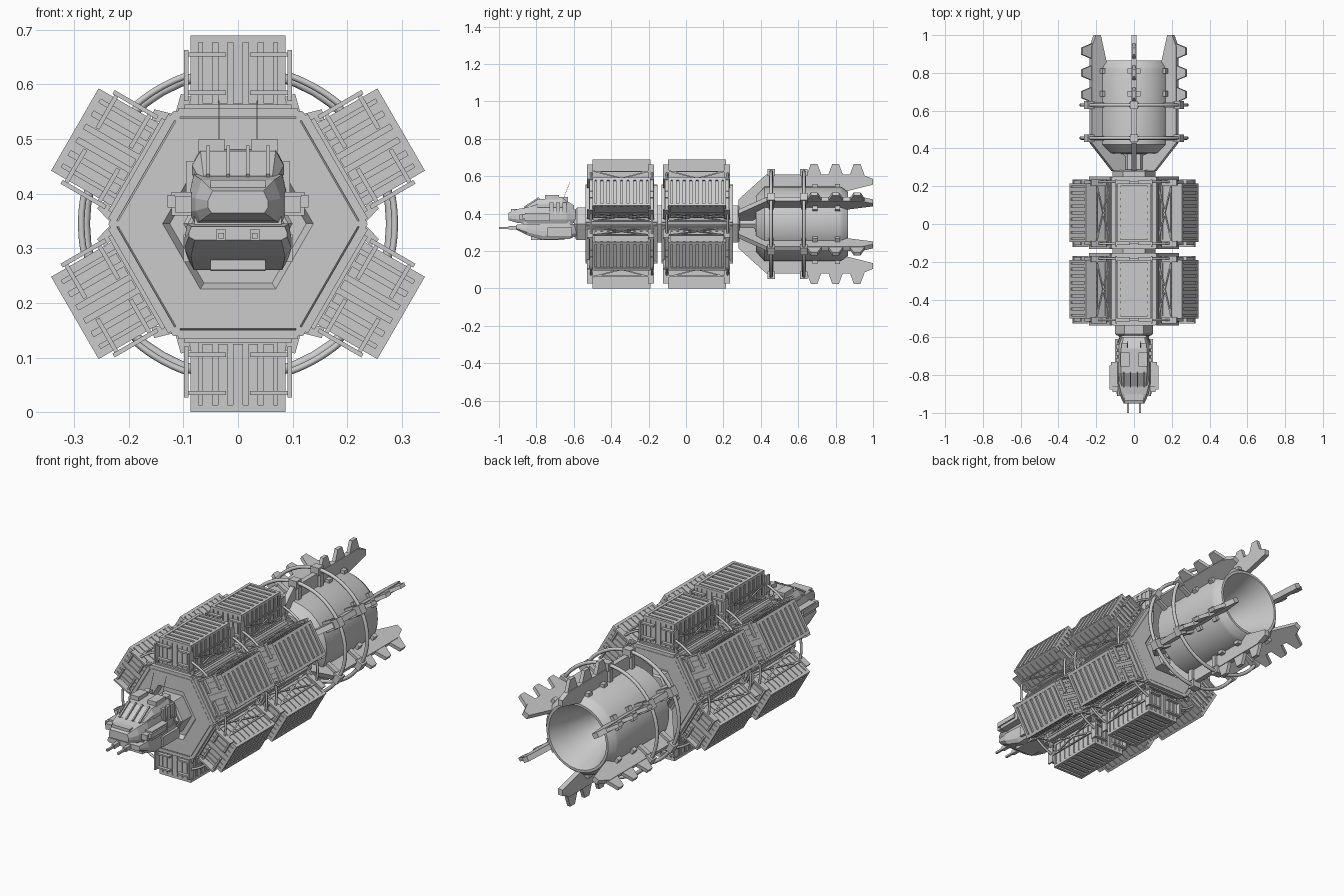
import bpy, bmesh
from math import pi, sin, cos, radians
from mathutils import Matrix, Vector

if "Cube" in bpy.data.objects:
    bpy.data.objects.remove(bpy.data.objects["Cube"])

AX = 0.345                       # height of the ship's long axis
SIX = [radians(60 * k) for k in range(6)]


def spoke(a, y=0):
    """Local frame (tangent, y, radius) turned about the long axis."""
    return Matrix.Translation((0, y, AX)) @ Matrix.Rotation(a, 4, 'Y')


def box(bm, x0, x1, y0, y1, z0, z1):
    m = Matrix.Translation(((x0 + x1) / 2, (y0 + y1) / 2, (z0 + z1) / 2))
    bmesh.ops.create_cube(bm, size=1, matrix=m @ Matrix.Diagonal((x1 - x0, y1 - y0, z1 - z0, 1)))


def beam(bm, p, q, w, h):
    p, q = Vector(p), Vector(q)
    d = q - p
    m = Matrix.Translation((p + q) / 2) @ d.to_track_quat('Y', 'Z').to_matrix().to_4x4()
    bmesh.ops.create_cube(bm, size=1, matrix=m @ Matrix.Diagonal((w, d.length, h, 1)))


def loft(bm, rings, capped=True):
    vs = [[bm.verts.new(p) for p in r] for r in rings]
    n = len(vs[0])
    for a, b in zip(vs, vs[1:]):
        for i in range(n):
            bm.faces.new((a[i], a[(i + 1) % n], b[(i + 1) % n], b[i]))
    if capped:
        bm.faces.new(vs[0])
        bm.faces.new(vs[-1])


def lathe(bm, profile, n, phase=0):
    loft(bm, [[(r * sin(phase + 2 * pi * i / n), y, r * cos(phase + 2 * pi * i / n))
               for i in range(n)] for r, y in profile])


def plate(bm, outline, t):
    """Flat (y, r) outline given thickness t across x."""
    loft(bm, [[(s * t / 2, y, r) for y, r in outline] for s in (-1, 1)])


def to_mesh(bm, name):
    bmesh.ops.recalc_face_normals(bm, faces=bm.faces)
    me = bpy.data.meshes.new(name)
    bm.to_mesh(me)
    bm.free()
    return me


def place(me, name, m=Matrix.Identity(4), smooth=False):
    o = bpy.data.objects.new(name, me)
    bpy.context.collection.objects.link(o)
    o.matrix_world = m
    if smooth:
        bpy.context.view_layer.objects.active = o
        o.select_set(True)
        bpy.ops.object.shade_smooth_by_angle(angle=radians(35))
        o.select_set(False)
    return o


def arc_pipe(name, radius, y, a0, a1, depth, closed=False):
    cu = bpy.data.curves.new(name, 'CURVE')
    cu.dimensions, cu.bevel_depth, cu.bevel_resolution = '3D', depth, 2
    n = 48 if closed else 8
    sp = cu.splines.new('POLY')
    sp.points.add(n - 1)
    for i, p in enumerate(sp.points):
        a = a0 + (a1 - a0) * i / (n if closed else n - 1)
        p.co = (radius * sin(a), y, AX + radius * cos(a), 1)
    sp.use_cyclic_u = closed
    bpy.context.collection.objects.link(bpy.data.objects.new(name, cu))


# Hexagonal cargo module with a recessed socket in each end
bm = bmesh.new()
lathe(bm, [(.02, -.165), (.125, -.165), (.138, -.19), (.222, -.19), (.231, -.18),
           (.231, .18), (.222, .19), (.138, .19), (.125, .165), (.02, .165)], 6, pi / 6)
module = to_mesh(bm, "cargo_module")

# Cargo container: core, corner frame, corrugation ribs
bm = bmesh.new()
box(bm, -.082, .082, -.15, .15, .212, .336)
for s in (-1, 1):
    box(bm, s * .0795 - .0075, s * .0795 + .0075, -.155, .155, .332, .345)
    box(bm, s * .0795 - .0075, s * .0795 + .0075, -.155, .155, .212, .225)
    box(bm, -.087, .087, s * .148 - .007, s * .148 + .007, .332, .345)
    for e in (-1, 1):
        box(bm, s * .0795 - .0075, s * .0795 + .0075, e * .148 - .007, e * .148 + .007, .212, .345)
    for i in range(5):
        x = (i - 2) * .028
        box(bm, x - .009, x + .009, s * .152 - .003, s * .152 + .003, .22, .338)
for i in range(8):
    y = (i - 3.5) * .035
    box(bm, -.074, .074, y - .011, y + .011, .33, .343)
    for s in (-1, 1):
        box(bm, s * .083 - .003, s * .083 + .003, y - .011, y + .011, .226, .332)
container = to_mesh(bm, "container")

# Cradle: tray, end clamps, side cross braces
bm = bmesh.new()
box(bm, -.105, .105, -.165, .165, .198, .208)
box(bm, -.092, .092, -.16, .16, .206, .214)
for s in (-1, 1):
    box(bm, -.11, .11, s * .178 - .014, s * .178 + .014, .195, .211)
    box(bm, -.098, .098, s * .168 - .006, s * .168 + .006, .205, .218)
    box(bm, s * .112 - .006, s * .112 + .006, -.19, .19, .192, .206)
    for e in (-1, 1):
        ye = e * .163
        box(bm, s * .095 - .004, s * .095 + .004, ye - .02, ye + .012, .225, .318)
        beam(bm, (s * .095, ye, .235), (s * .105, ye, .2), .01, .02)
        for r in (.24, .31):
            x0, x1 = sorted((s * .022, s * .097))
            box(bm, x0, x1, ye - .008, ye + .008, r - .004, r + .004)
        beam(bm, (s * .095, -.15, .243 - e * .04), (s * .095, .15, .243 + e * .04), .005, .007)
    for r in (.21, .28):
        beam(bm, (s * .095, -.15, r), (s * .095, .15, r), .006, .006)
cradle = to_mesh(bm, "cradle")

for y in (-.345, .06):
    place(module, "cargo_module", spoke(0, y))
    for a in SIX:
        place(container, "container", spoke(a, y))
        place(cradle, "container_cradle", spoke(a, y))
        for e in (-1, 1):
            arc_pipe("link_pipe", .287, y + e * .163, a + .34, a + pi / 3 - .34, .006)

# Hexagonal couplings along the spine
bm = bmesh.new()
for r, y0, y1 in ((.1, -.59, -.5), (.085, -.6, -.58), (.115, -.17, -.11), (.115, .21, .285), (.07, .28, .4)):
    lathe(bm, [(r - .008, y0), (r, y0 + .008), (r, y1 - .008), (r - .008, y1)], 6, pi / 6)
place(to_mesh(bm, "spine_couplings"), "spine_couplings", spoke(0))

# Engine barrel with open nozzle
bm = bmesh.new()
lathe(bm, [(.05, .37), (.15, .375), (.2, .42), (.2, .82), (.195, .835), (.172, .865), (.16, .865),
           (.13, .78), (.085, .62), (.05, .56), (.01, .56)], 40)
place(to_mesh(bm, "engine_barrel"), "engine_barrel", spoke(0), True)

# Engine fins with teeth and mounting blocks
bm = bmesh.new()
plate(bm, [(.28, .05), (.28, .13), (.3, .148), (.43, .265), (.94, .265), (1.0, .24),
           (1.0, .21), (.86, .175), (.82, .17), (.40, .12), (.36, .06)], .026)
for y in (.655, .77, .885):
    plate(bm, [(y - .01, .26), (y + .012, .32), (y + .048, .32), (y + .07, .26)], .018)
for y in (.69, .81):
    box(bm, -.035, .035, y - .014, y + .014, .19, .214)
for y in (.455, .63):
    box(bm, -.022, .022, y - .02, y + .02, .255, .294)
    box(bm, -.026, .026, y - .012, y + .012, .19, .26)
fin = to_mesh(bm, "engine_fin")
for a in SIX:
    place(fin, "engine_fin", spoke(a))
for y in (.455, .63):
    arc_pipe("engine_ring", .28, y, 0, 2 * pi, .009, True)


# Cockpit hull pieces: (y, half width, bottom, top, top width ratio)
def hull(name, secs):
    bm = bmesh.new()
    rings = []
    for y, w, b, t, k in secs:
        h = t - b
        half = [(w * .88, b), (w, b + h * .25), (w, b + h * .55), (w * k, t)]
        rings.append([(x, y, z) for x, z in half] + [(-x, y, z) for x, z in half[::-1]])
    loft(bm, rings)
    place(to_mesh(bm, name), name)


hull("upper_hull", [(-.95, .055, .365, .405, .85), (-.9, .078, .35, .425, .85), (-.84, .09, .345, .435, .9),
                    (-.64, .09, .345, .44, .9), (-.59, .07, .35, .42, .9)])
hull("chin_hull", [(-.91, .09, .315, .34, .95), (-.85, .098, .285, .345, .95), (-.77, .092, .26, .345, .95),
                   (-.62, .088, .265, .345, .95), (-.585, .07, .285, .345, .95)])
hull("canopy", [(-.86, .07, .42, .432, .9), (-.79, .084, .42, .478, .82), (-.66, .084, .42, .482, .82),
                (-.6, .065, .41, .445, .85)])
bm = bmesh.new()
for s in (-1, 1):
    def sbox(x0, x1, *r):
        box(bm, min(s * x0, s * x1), max(s * x0, s * x1), *r)
    # Side pods
    sbox(.085, .122, -.86, -.73, .36, .403)
    sbox(.085, .115, -.89, -.86, .366, .395)
    sbox(.115, .129, -.875, -.75, .375, .398)
    # Roof housings and window frame
    sbox(.025, .072, -.755, -.68, .47, .5)
    sbox(.032, .066, -.68, -.63, .46, .488)
    beam(bm, (s * .055, -.865, .432), (s * .055, -.785, .484), .008, .01)
    beam(bm, (s * .018, -.865, .432), (s * .018, -.785, .484), .006, .01)
    # Chin thrusters and side vents
    sbox(.07, .1, -.74, -.61, .275, .325)
    for y in (-.72, -.685, -.65):
        sbox(.08, .095, y - .011, y + .011, .39, .46)
    # Nose prongs and aerials
    sbox(.026, .036, -1.0, -.86, .318, .328)
    sbox(.022, .04, -.95, -.88, .314, .334)
    beam(bm, (s * .035, -.66, .47), (s * .035, -.62, .57), .002, .002)
box(bm, -.05, .05, -.935, -.9, .385, .425)
box(bm, -.08, .08, -.87, -.62, .335, .36)
box(bm, -.05, .05, -.83, -.65, .26, .28)
place(to_mesh(bm, "cockpit_fittings"), "cockpit_fittings")
